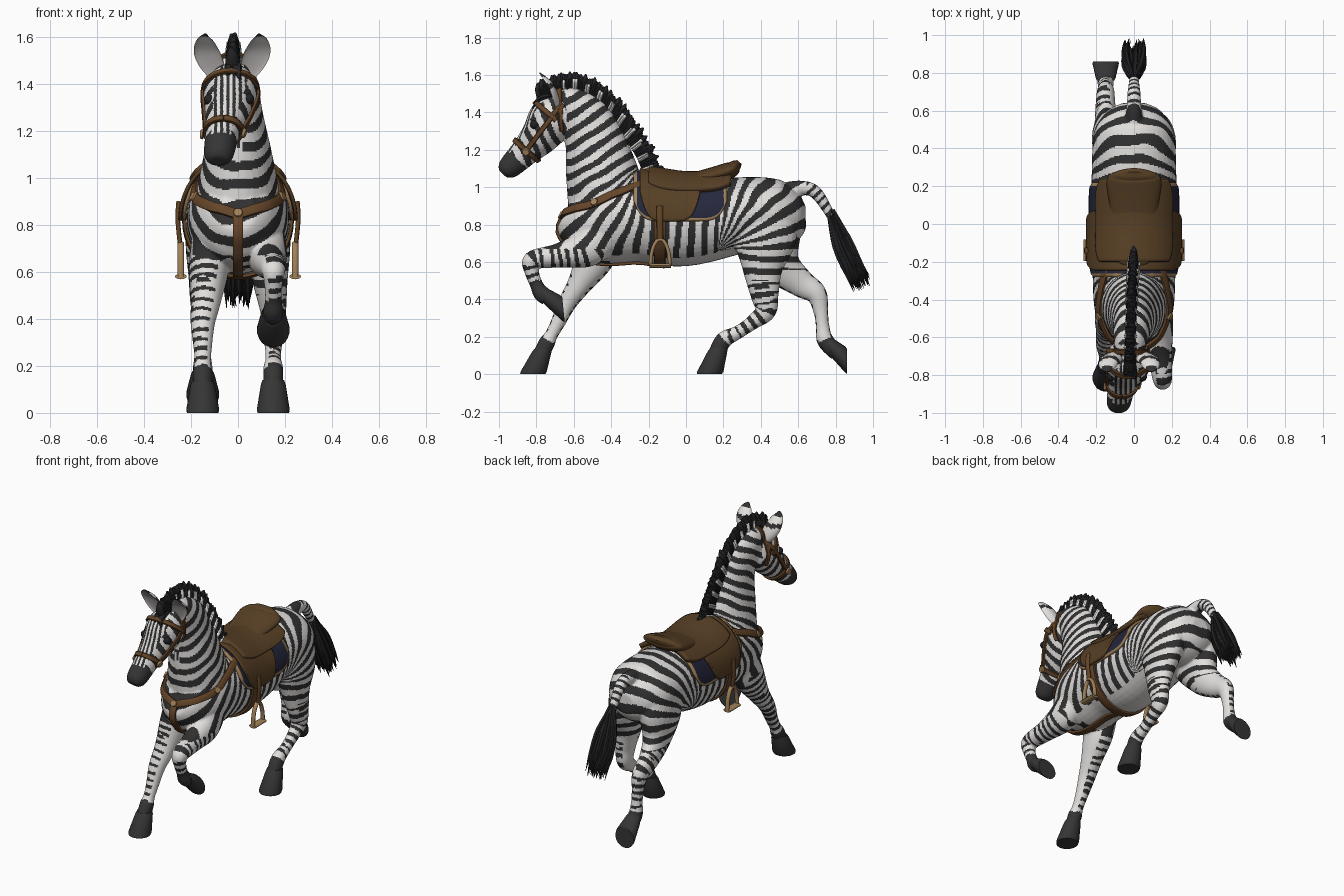
import bpy, bmesh, math, random
from mathutils import Vector, noise
from mathutils.bvhtree import BVHTree
from mathutils.kdtree import KDTree

if "Cube" in bpy.data.objects:
    bpy.data.objects.remove(bpy.data.objects["Cube"])

random.seed(4)
X = Vector((1, 0, 0))


def mat(name, *c):
    m = bpy.data.materials.new(name)
    m.diffuse_color = (*c, 1)
    m.use_nodes = True
    m.node_tree.nodes["Principled BSDF"].inputs["Base Color"].default_value = m.diffuse_color
    return m


WHITE = mat("white coat", .76, .74, .72)
STRIPE = mat("stripe charcoal", .03, .03, .031)
HOOF = mat("hoof grey", .036, .036, .037)
HAIR = mat("hair black", .016, .016, .018)
EAR = mat("inner ear grey", .45, .43, .42)
LEATHER = mat("saddle brown", .095, .05, .018)
STRAP = mat("strap brown", .13, .06, .022)
NAVY = mat("pad navy", .018, .02, .045)
BRASS = mat("brass tan", .36, .22, .10)


def spline(pts, k):
    P, out = [pts[0], *pts, pts[-1]], []
    for i in range(len(pts) - 1):
        for j in range(k):
            t = j / k
            out.append([.5 * (2 * q + (r - p) * t + (2 * p - 5 * q + 4 * r - s) * t * t + (3 * q - p - 3 * r + s) * t ** 3)
                        for p, q, r, s in zip(*P[i:i + 4])])
    return out + [list(pts[-1])]


def skin(bm, rings, m=0):
    R = [[bm.verts.new(v) for v in r] for r in rings]
    n = len(R[0])
    fs = [bm.faces.new((a[j], a[(j + 1) % n], b[(j + 1) % n], b[j])) for a, b in zip(R, R[1:]) for j in range(n)]
    fs += [bm.faces.new(R[0][::-1]), bm.faces.new(R[-1])]
    for f in fs:
        f.material_index = m


def tube(bm, pts, sides=24, k=8, m=0, cup=None):
    """Loft of ellipses through points (x, y, z, radius across, radius in side view)."""
    S, rings = spline(pts, k), []
    for i, s in enumerate(S):
        t = (Vector(S[min(i + 1, len(S) - 1)][:3]) - Vector(S[max(i - 1, 0)][:3])).normalized()
        side = (X - t * X.dot(t)).normalized()
        nrm, ring = t.cross(side), []
        for j in range(sides):
            a = 2 * math.pi * j / sides
            sn = math.sin(a)
            if cup is not None and sn < 0:
                sn *= -cup
            ring.append(Vector(s[:3]) + side * max(s[3], .001) * math.cos(a) + nrm * max(s[4], .001) * sn)
        rings.append(ring)
    skin(bm, rings, m)


def make(name, bm, mats, angle=50):
    bmesh.ops.recalc_face_normals(bm, faces=bm.faces)
    me = bpy.data.meshes.new(name)
    bm.to_mesh(me)
    bm.free()
    for m in mats:
        me.materials.append(m)
    me.shade_smooth()
    me.set_sharp_from_angle(angle=math.radians(angle))
    ob = bpy.data.objects.new(name, me)
    bpy.context.collection.objects.link(ob)
    return ob


# Body: torso, neck, head, tail dock and legs, merged into one smooth skin
bm = bmesh.new()
tube(bm, [(0, -.645, .87, .07, .08), (0, -.6, .85, .14, .16), (0, -.47, .82, .205, .225), (0, -.25, .835, .22, .235),
          (0, 0, .81, .225, .232), (0, .36, .86, .222, .195), (0, .5, .845, .205, .185), (0, .6, .84, .14, .125),
          (0, .64, .84, .06, .06)], 40)
tube(bm, [(0, -.41, .88, .19, .22), (0, -.455, 1.1, .145, .19), (-.005, -.49, 1.25, .115, .16),
          (-.01, -.54, 1.36, .1, .14), (-.02, -.62, 1.44, .09, .1), (-.03, -.7, 1.45, .07, .06)], 32)
tube(bm, [(-.02, -.64, 1.44, .07, .07), (-.03, -.71, 1.37, .115, .125), (-.045, -.78, 1.275, .1, .105),
          (-.065, -.855, 1.195, .074, .08), (-.082, -.95, 1.1, .063, .06), (-.085, -.978, 1.07, .04, .03)], 28)
tube(bm, [(0, .54, .97, .05, .06), (0, .62, .995, .04, .04), (0, .7, .965, .034, .034), (0, .79, .82, .022, .022)], 16)
samples = []


def leg(side, radii, path):
    L = [(side * (.11 + .04 * min(1, i / 3)), *p, *r) for i, (p, r) in enumerate(zip(path, radii))]
    tube(bm, L)
    pts, d = [Vector(s[:3]) for s in spline(L, 8)], 0
    for a, b in zip(pts[::-1], pts[-2::-1]):   # distance measured up from the hoof
        samples.append((a, d))
        d += (a - b).length


fore = [(.08, .12), (.085, .105), (.065, .066), (.052, .05), (.039, .039), (.035, .035), (.043, .044), (.038, .042)]
hind = [(.1, .16), (.1, .17), (.075, .108), (.055, .077), (.047, .058), (.036, .04), (.034, .036), (.043, .045), (.04, .043)]
leg(1, fore, [(-.42, .8), (-.52, .68), (-.68, .635), (-.82, .61), (-.825, .55), (-.8, .48), (-.775, .435), (-.74, .405)])
leg(-1, fore, [(-.42, .8), (-.49, .62), (-.57, .48), (-.635, .38), (-.685, .275), (-.72, .21), (-.745, .165), (-.785, .09)])
leg(1, hind, [(.42, .87), (.42, .72), (.41, .56), (.42, .43), (.425, .34), (.36, .28), (.28, .225), (.2, .18), (.155, .09)])
leg(-1, hind, [(.42, .87), (.45, .72), (.51, .58), (.61, .49), (.695, .43), (.72, .34), (.73, .26), (.745, .18), (.81, .11)])
kd = KDTree(len(samples))
for i, (p, d) in enumerate(samples):
    kd.insert(p, i)
kd.balance()
body = make("striped_body", bm, [])
r = body.modifiers.new("merge", 'REMESH')
r.mode, r.voxel_size = 'VOXEL', .0066
s = body.modifiers.new("soften", 'SMOOTH')
s.factor, s.iterations = .5, 7
me = bpy.data.meshes.new_from_object(body.evaluated_get(bpy.context.evaluated_depsgraph_get()))
body.modifiers.clear()
body.data = me
me.materials.clear()
for m in (WHITE, STRIPE, HOOF):
    me.materials.append(m)


def coat(p, n):
    """Material slot from position: stripe fields for head, legs, tail, neck, barrel and haunch."""
    x, y, z = p
    wob, P, duty = noise.noise(p * 7) * .28, .07, .5
    if y < -.64 and z > 1.03:
        a = -.65 * y - .75 * z
        if a > -.275:
            return 2
        ph = (x + .05) / .026 if n.y * -.75 + n.z * .65 > .75 else (a * .8 + .35 * z) / .036
    elif (y < -.4 and z < .67) or z < .5 or (y > .5 and x < -.05 and z < .56):
        s = samples[kd.find(p)[1]][1]
        if s < .1:
            return 2
        if n.x * math.copysign(1, x) < -.55:
            return 0
        ph, duty = s / .046, .45
    elif y > .645 and z > .7:
        ph, duty = (y - z) / .055, .42
    elif n.z < -.8 and z < .75:
        return 0
    elif y < -.2:                                # fan out from the withers, then across the neck
        dy, dz = y + .2, z - 1.15
        f, fm = math.atan2(-dy, -dz), math.radians(58)
        ph = -min(f, fm) * .4 / P
        if f > fm:
            ph -= (-dy * math.cos(fm) + dz * math.sin(fm)) / P
    elif y < .17:
        ph = (y + .2) / P
    else:                                        # fan around the flank, then level bands down the thigh
        f = math.atan2(y - .17, z - .66)
        ph = .37 / P + min(f, math.pi / 2) * .33 / P
        if z < .66:
            ph += (.66 - z) / P
    return 1 if (ph + wob) % 1 < duty else 0


me.polygons.foreach_set("material_index", [coat(f.center, f.normal) for f in me.polygons])
me.shade_smooth()
bvh = BVHTree.FromPolygons([v.co for v in me.vertices], [tuple(f.vertices) for f in me.polygons])

# Hooves: sheared cones from coronet to sole
bm = bmesh.new()
for x, c0, c1, n in [(.15, (-.765, .425), (-.655, .345), (1, .1)), (-.15, (-.765, .135), (-.82, 0), (0, -1)),
                     (.15, (.175, .14), (.125, 0), (0, -1)), (-.15, (.76, .16), (.86, .07), (1, 0))]:
    w = X.cross(Vector((0, *n)).normalized())
    a, b = Vector((x, *c0)), Vector((x, *c1))
    skin(bm, [[a.lerp(b, t) + (X * math.cos(q) + w * math.sin(q)) * rad for q in [j * math.pi / 14 for j in range(28)]]
              for t, rad in [(0, .046), (.15, .053), (.9, .07), (1, .067)]])
make("hooves", bm, [HOOF], 40)

# Mane: overlapping blades standing out from the crest line, some with pale roots
bm = bmesh.new()
crest = spline([(-.77, 1.46), (-.66, 1.5), (-.54, 1.49), (-.42, 1.40), (-.33, 1.27), (-.26, 1.15), (-.22, 1.05)], 12)
for i, c in enumerate(crest):
    x = -.025 * (1 - i / len(crest))
    c = Vector((x, *c))
    o = c + (c - Vector((x, -.62, .95))).normalized() * random.uniform(.09, .115)
    m = c.lerp(o, .65)
    tube(bm, [(*c, .03, .022), (*m, .025, .02), (o.x + random.uniform(-.012, .012), o.y, o.z, .004, .004)], 8, 3)
    if i % 6 < 2 and i > 12:
        tube(bm, [(*c, .036, .014), (*m, .029, .013), (*c.lerp(o, .7), .004, .004)], 8, 2, 1)
for i in range(9):                               # forelock
    x = random.uniform(-.06, .01)
    tube(bm, [(x * .6 - .01, -.72, 1.49, .014, .014), (x, -.79, 1.47, .012, .012), (x, -.825, 1.405, .002, .002)], 6, 4)
make("mane", bm, [HAIR, WHITE])

# Tail tuft: drooping tapered strands
bm = bmesh.new()
for i in range(60):
    u, v, w = (random.uniform(-1, 1) for _ in range(3))
    e = random.uniform(0, .1)
    tube(bm, [(u * .01, .775 + v * .01, .88 - e * .4, .012, .012), (u * .045, .83 + v * .035, .71 + v * .03, .015, .015),
              (u * .055, .89 + v * .035, .58 + v * .04, .012, .012),
              (u * .04 + w * .015, .94 + v * .045, .45 + v * .02 + e * .6, .001, .001)], 6, 4)
make("tail_tuft", bm, [HAIR])

# Ears: cupped leaves with grey insides and dark tips
for side, name in ((1, "ear_left"), (-1, "ear_right")):
    bm = bmesh.new()
    tube(bm, [(-.025 + side * .065, -.7, 1.43, .03, .03), (-.025 + side * .085, -.715, 1.48, .05, .035),
              (-.025 + side * .11, -.735, 1.535, .053, .032), (-.025 + side * .117, -.765, 1.58, .037, .02),
              (-.025 + side * .113, -.785, 1.61, .006, .005)], 20, 6, cup=.35)
    bmesh.ops.recalc_face_normals(bm, faces=bm.faces)
    for f in bm.faces:
        z = f.calc_center_median().z
        f.material_index = 1 if f.normal.y < -.3 and z < 1.6 else 2 if z > 1.59 or 1.53 < z < 1.555 else 0
    make(name, bm, [WHITE, EAR, STRIPE])

# Eyes
bm = bmesh.new()
for side in (1, -1):
    hit = bvh.find_nearest(Vector((-.04 + side * .1, -.815, 1.335)))[0]
    res = bmesh.ops.create_uvsphere(bm, u_segments=16, v_segments=10, radius=.024)
    bmesh.ops.translate(bm, verts=res["verts"], vec=hit - X * side * .008)
make("eyes", bm, [HAIR])


def ribbon(bm, pts, half, th=.012, k=6):
    """Flat strap laid on the body surface along the points."""
    hits = [bvh.find_nearest(Vector(q))[:2] for q in spline([tuple(p) for p in pts], k)]
    rings = []
    for i, (c, _) in enumerate(hits):
        n = sum((h[1] for h in hits[max(i - 2, 0):i + 3]), Vector()).normalized()
        t = hits[min(i + 1, len(hits) - 1)][0] - hits[max(i - 1, 0)][0]
        w = n.cross(t).normalized() * half
        rings.append([c + w * a + n * b for a, b in ((-1, -.006), (1, -.006), (1, th * .8), (.8, th), (-.8, th), (-1, th * .8))])
    skin(bm, rings)


def ring(c, v, a0, a1, steps=24):
    """Points where rays swept around centre c (from direction v towards x) leave the body."""
    c, v = Vector(c), Vector(v).normalized()
    angles = [math.radians(a0 + (a1 - a0) * i / steps) for i in range(steps + 1)]
    hits = [bvh.ray_cast(c, v * math.cos(a) + X * math.sin(a))[0] for a in angles]
    return [h for h in hits if h]


# Bridle
bm = bmesh.new()
ribbon(bm, ring((-.062, -.855, 1.2), (0, -.75, .65), 0, 360), .014, .012, 2)
ribbon(bm, ring((-.03, -.71, 1.37), (0, -.75, .65), -100, 100), .014, .012, 2)
ribbon(bm, ring((-.025, -.675, 1.39), (0, 0, 1), -90, 90), .014, .012, 2)
for sd in (1, -1):
    ribbon(bm, [(-.025 + sd * .11, -.675, 1.44), (-.03 + sd * .13, -.73, 1.36), (-.045 + sd * .12, -.8, 1.27), (-.06 + sd * .1, -.86, 1.19)], .013)
    ribbon(bm, [(-.025 + sd * .11, -.665, 1.44), (-.025 + sd * .13, -.66, 1.36), (-.03 + sd * .12, -.65, 1.28)], .011)
make("bridle", bm, [STRAP], 40)

# Breast collar and girth
bm = bmesh.new()
for sd in (1, -1):
    ribbon(bm, [(sd * .15, -.2, 1.05), (sd * .2, -.36, .99), (sd * .21, -.5, .93), (sd * .13, -.62, .885), (0, -.68, .85)], .021, .015)
ribbon(bm, [(0, -.68, .86), (0, -.64, .75), (0, -.58, .66), (0, -.42, .58), (0, -.16, .56)], .022, .014)
ribbon(bm, ring((0, -.14, .83), (0, 0, -1), -95, 95, 36), .03, .014, 2)
make("breast_collar_and_girth", bm, [STRAP], 40)

# Buckles: bit rings, chest ring and collar rings
bm = bmesh.new()
for q in [(.04, -.86, 1.185), (-.16, -.86, 1.185), (0, -.68, .855), (.21, -.5, .93), (-.21, -.5, .93)]:
    c, n = bvh.find_nearest(Vector(q))[:2]
    res = bmesh.ops.create_cone(bm, cap_ends=True, segments=20, radius1=.022, radius2=.018, depth=.012)
    rot = n.to_track_quat('Z', 'Y').to_matrix()
    for v in res["verts"]:
        v.co = rot @ v.co + c + n * .016
make("buckles", bm, [BRASS], 30)


def sheet(name, y0, y1, reach, off, mats, trim=False, th=.014, nu=28, nv=48):
    """Cloth or leather draped over the back; reach(u) is the half angle in degrees."""
    bm, G = bmesh.new(), []
    for i in range(nu + 1):
        u, row = i / nu, []
        c = Vector((0, y0 + (y1 - y0) * u, .83))
        for j in range(nv + 1):
            a = math.radians(reach(u) * (2 * j / nv - 1))
            d = Vector((math.sin(a), 0, math.cos(a)))
            row.append(bm.verts.new(c + d * (min(bvh.ray_cast(c, d)[3] or .22, .245) + off)))
        G.append(row)
    for i in range(nu):
        for j in range(nv):
            f = bm.faces.new((G[i][j], G[i + 1][j], G[i + 1][j + 1], G[i][j + 1]))
            f.material_index = int(trim and (i in (0, nu - 1) or j in (0, nv - 1)))
    so = make(name, bm, mats).modifiers.new("thickness", 'SOLIDIFY')
    so.thickness, so.offset = th, 0


# Saddle: pad, flaps, panel and seat
sheet("saddle_pad", -.28, .22, lambda u: 93 - 28 * abs(2 * u - 1) ** 7, .008, [NAVY, BRASS], True)
sheet("saddle_flaps", -.245, .075, lambda u: 93 - 38 * abs(2 * u - 1) ** 5, .024, [LEATHER])
sheet("saddle_panel", -.2, .24, lambda u: 52 - 10 * abs(2 * u - 1) ** 4, .03, [LEATHER], th=.03)
bm = bmesh.new()
tube(bm, [(0, -.235, 1.075, .04, .015), (0, -.18, 1.075, .1, .035), (0, -.06, 1.045, .115, .035), (0, .04, 1.04, .12, .04),
          (0, .22, 1.085, .145, .045), (0, .265, 1.115, .115, .032), (0, .285, 1.135, .05, .015)], 32)
make("saddle_seat", bm, [LEATHER])

# Stirrups and their leathers
for sd, name in ((1, "left"), (-1, "right")):
    bm = bmesh.new()
    x = sd * .243
    arch = [(x, -.138 - .052 * math.cos(a), .58 + .14 * math.sin(a), .014, .01) for a in [i * math.pi / 8 for i in range(9)]]
    tube(bm, arch, 12, 4)
    tube(bm, [(x, -.195, .58, .025, .012), (x, -.081, .58, .025, .012)], 12, 2)
    make("stirrup_" + name, bm, [BRASS])
    bm = bmesh.new()
    tube(bm, [(sd * .252, -.14, .9, .01, .017), (sd * .256, -.14, .82, .01, .017), (sd * .245, -.138, .71, .01, .017)], 12, 4)
    make("stirrup_leather_" + name, bm, [STRAP])
